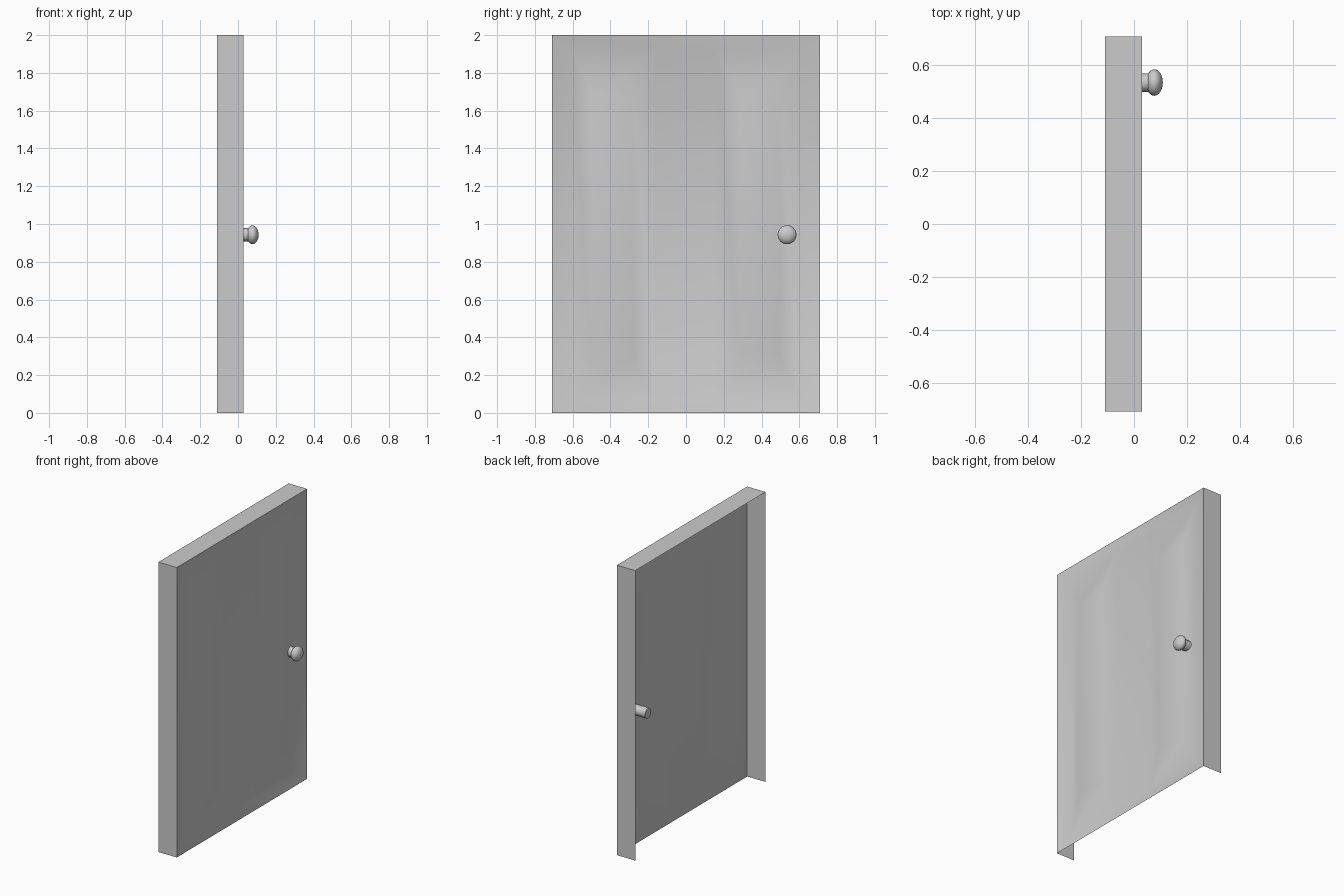
import bpy, bmesh, math

if "Cube" in bpy.data.objects:
    bpy.data.objects.remove(bpy.data.objects["Cube"])

HALF_W, HEIGHT = 0.71, 2.0
FRONT, BACK = 0.03, -0.11      # x of the door face and of the rear rim
RECESS = FRONT - 0.026         # x of the sunken field
KNOB_Y, KNOB_Z = 0.535, 0.943


def finish(bm, name):
    mesh = bpy.data.meshes.new(name)
    bm.to_mesh(mesh)
    bm.free()
    obj = bpy.data.objects.new(name, mesh)
    bpy.context.collection.objects.link(obj)
    bpy.ops.object.select_all(action='DESELECT')
    obj.select_set(True)
    bpy.context.view_layer.objects.active = obj
    bpy.ops.object.shade_smooth_by_angle(angle=math.radians(30))
    return obj


def rect(bm, x, y0, y1, z0, z1):
    # counter-clockwise seen from +x
    return [bm.verts.new((x, y, z)) for y, z in ((y0, z0), (y1, z0), (y1, z1), (y0, z1))]


def bridge(bm, outer, inner):
    for i in range(4):
        j = (i + 1) % 4
        bm.faces.new((outer[i], outer[j], inner[j], inner[i]))


# Door shell: sunken field with two raised panels, open at back and bottom
bm = bmesh.new()
rim = rect(bm, FRONT, -HALF_W, HALF_W, 0, HEIGHT)
fields = []
for a, b, c, d in ((-0.6, -0.5, -0.28, -0.16), (0.16, 0.28, 0.5, 0.6)):
    field = rect(bm, RECESS, a, d, 0.075, 1.925)
    panel = rect(bm, FRONT, b, c, 0.31, 1.69)
    bridge(bm, field, panel)
    bm.faces.new(panel)
    fields.append(field)
L, R = fields
bm.faces.new((L[1], R[0], R[3], L[2]))                     # middle strip
bm.faces.new((rim[0], rim[1], R[1], R[0], L[1], L[0]))     # bottom slope
bm.faces.new((rim[1], rim[2], R[2], R[1]))                 # right slope
bm.faces.new((rim[2], rim[3], L[3], L[2], R[3], R[2]))     # top slope
bm.faces.new((rim[3], rim[0], L[0], L[3]))                 # left slope
back = rect(bm, BACK, -HALF_W, HALF_W, 0, HEIGHT)
for i, j in ((1, 2), (2, 3), (3, 0)):                      # sides and top
    bm.faces.new((back[i], back[j], rim[j], rim[i]))
finish(bm, "door_panel")

# Knob stem, passing through the door
bpy.ops.mesh.primitive_cylinder_add(vertices=12, radius=0.035, depth=0.15,
                                    location=(-0.01, KNOB_Y, KNOB_Z),
                                    rotation=(0, math.pi / 2, 0))
bpy.context.object.name = "knob_stem"
bpy.ops.object.shade_smooth_by_angle(angle=math.radians(35))

# Flattened round knob
bpy.ops.mesh.primitive_uv_sphere_add(segments=24, ring_count=16, radius=1,
                                     location=(0.077, KNOB_Y, KNOB_Z),
                                     rotation=(0, math.pi / 2, 0))
knob = bpy.context.object
knob.name = "door_knob"
knob.scale = (0.05, 0.05, 0.032)
bpy.ops.object.shade_smooth_by_angle(angle=math.radians(40))
